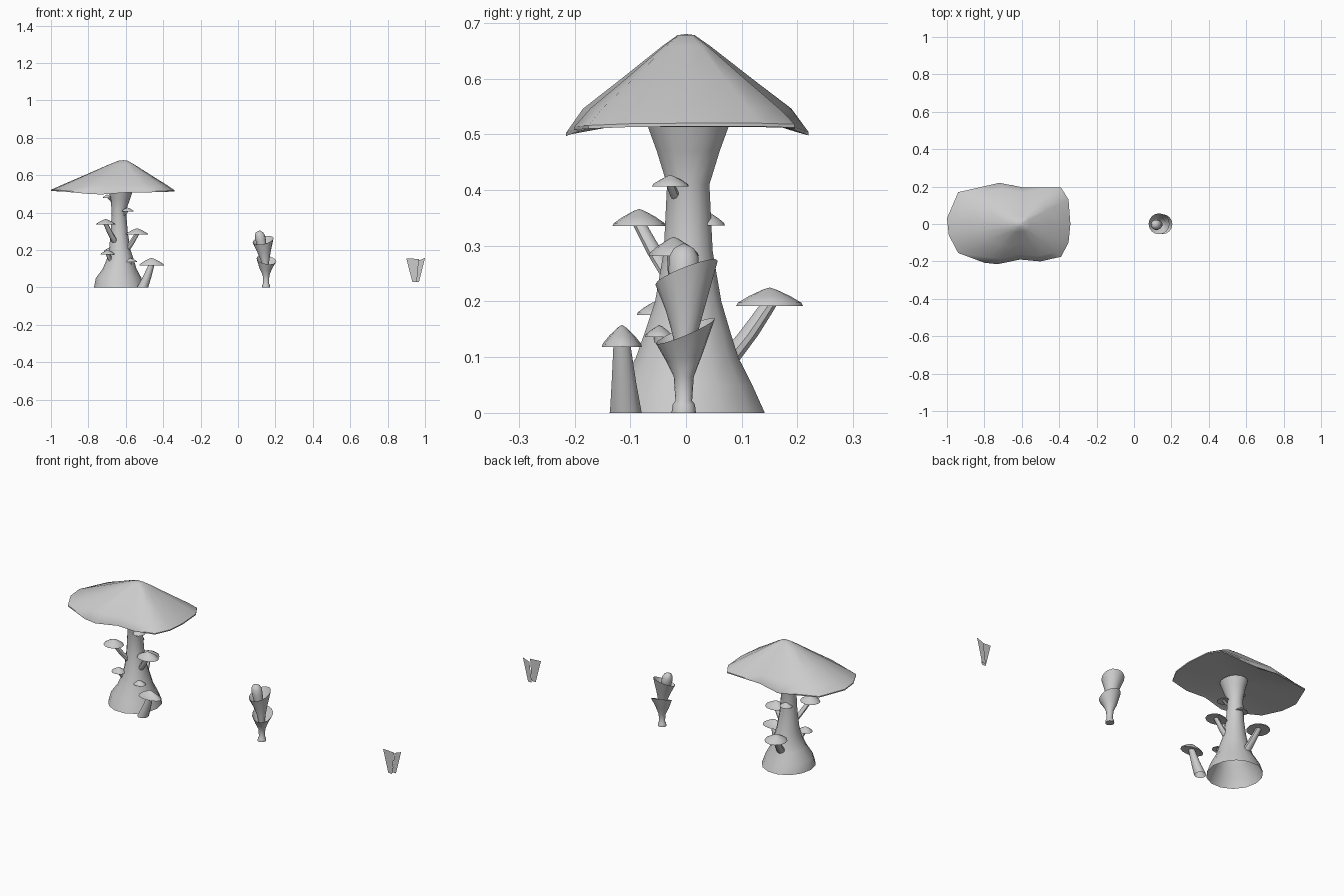
import bpy, bmesh
from math import cos, sin, tau, radians


def finish(name, bm, angle=40):
    bmesh.ops.recalc_face_normals(bm, faces=bm.faces)
    me = bpy.data.meshes.new(name)
    bm.to_mesh(me)
    bm.free()
    ob = bpy.data.objects.new(name, me)
    bpy.context.collection.objects.link(ob)
    bpy.ops.object.select_all(action='DESELECT')
    bpy.context.view_layer.objects.active = ob
    ob.select_set(True)
    bpy.ops.object.shade_smooth_by_angle(angle=radians(angle))
    return ob


def skin(name, loops, start=None, end=None, angle=40):
    """Join loops of points; start/end are optional fan centres."""
    bm = bmesh.new()
    rows = [[bm.verts.new(p) for p in loop] for loop in loops]
    n = len(rows[0])
    for a, b in zip(rows, rows[1:]):
        for i in range(n):
            j = (i + 1) % n
            bm.faces.new((a[i], a[j], b[j], b[i]))
    for row, tip in ((rows[0], start), (rows[-1], end)):
        if tip:
            v = bm.verts.new(tip)
            for i in range(n):
                bm.faces.new((row[i], row[(i + 1) % n], v))
    return finish(name, bm, angle)


def ring(x, y, z, rx, ry=None, n=12, tx=0, ty=0):
    """Elliptical loop, with optional slope along x and y."""
    ry = ry or rx
    pts = []
    for i in range(n):
        dx, dy = rx * cos(tau * i / n), ry * sin(tau * i / n)
        pts.append((x + dx, y + dy, z + tx * dx + ty * dy))
    return pts


# Large mushroom stem, open at the base
skin("mushroom_stem", [ring(*r, n=14) for r in (
    (-.635, .002, 0, .135, .143), (-.638, .002, .05, .122, .120),
    (-.633, .002, .10, .090, .094), (-.630, .003, .15, .072, .077),
    (-.632, .004, .20, .058, .061), (-.635, .004, .29, .046, .045),
    (-.637, .004, .41, .038, .039), (-.630, .004, .47, .052, .058),
    (-.628, .004, .513, .064, .074))])

# Large cap with an irregular wavy rim
rim = [(-1, .03, .516), (-.94, .17, .513), (-.83, .195, .505), (-.72, .22, .498),
       (-.59, .195, .507), (-.48, .195, .509), (-.39, .195, .512), (-.35, .13, .514),
       (-.34, 0, .514), (-.35, -.10, .513), (-.39, -.175, .51), (-.50, -.2, .508),
       (-.61, -.19, .506), (-.73, -.215, .497), (-.80, -.207, .5), (-.94, -.155, .513),
       (-.99, -.06, .516)]
ax = -.61


def cap_loop(t, z):
    return [(ax + (x - ax) * t, y * t, z) for x, y, _ in rim]


skin("mushroom_cap",
     [cap_loop(.07, .678), cap_loop(.2, .658), cap_loop(.55, .598), cap_loop(.86, .546),
      [(x, y, z + .006) for x, y, z in rim], rim, cap_loop(.88, .513)],
     start=(ax, 0, .68), end=(ax, 0, .518))

# Small mushrooms: cap centre, radii, rim height, apex height, stem foot, stem radii
small = [
    (-.462, -.115, .066, .036, .120, .158, (-.51, -.108, 0), .030, .016),
    (-.707, -.084, .053, .048, .337, .366, (-.655, -.025, .24), .018, .013),
    (-.540, -.022, .060, .045, .284, .316, (-.605, -.010, .19), .020, .013),
    (-.660, .150, .058, .060, .194, .225, (-.640, .070, .09), .024, .016),
    (-.645, .040, .034, .030, .338, .360, (-.640, .020, .31), .010, .008),
    (-.590, -.028, .032, .033, .408, .427, (-.620, -.015, .38), .010, .008),
    (-.697, -.055, .038, .033, .178, .200, (-.670, -.030, .13), .016, .012),
    (-.575, -.048, .036, .026, .138, .157, (-.590, -.040, .10), .016, .010),
    (-.700, -.025, .022, .020, .480, .497, (-.670, -.010, .46), .008, .006),
]
for k, (x, y, rx, ry, z, top, f, r0, r1) in enumerate(small, 1):
    skin(f"small_cap_{k}",
         [ring(x, y, top - (top - z) * .12, rx * .2, ry * .2),
          ring(x, y, z + (top - z) * .5, rx * .62, ry * .62),
          ring(x, y, z + (top - z) * .12, rx * .95, ry * .95),
          ring(x, y, z - .002, rx, ry)],
         start=(x, y, top), end=(x, y, z + (top - z) * .15))
    loops = []
    for t, b in ((0, 0), (.45, .15), (.75, .08), (1, 0)):
        # the stem leans out first, then turns upward
        s = t + b * .3
        loops.append(ring(f[0] + (x - f[0]) * s, f[1] + (y - f[1]) * s,
                          f[2] + (z + .003 - f[2]) * t, r0 + (r1 - r0) * min(1, s), n=10))
    skin(f"small_stem_{k}", loops)

# Cup plant: lower goblet with slanted rim
skin("lower_cup", [ring(*r, n=16, tx=tx, ty=ty) for r, tx, ty in (
    ((.15, -.004, 0, .022), 0, 0), ((.15, -.004, .015, .020), 0, 0),
    ((.15, -.004, .022, .015), 0, 0), ((.15, -.004, .065, .018), 0, 0),
    ((.148, -.003, .10, .033), -.05, .2), ((.152, -.001, .147, .053), -.15, .42),
    ((.15, -.001, .142, .049), -.15, .42), ((.148, -.003, .104, .027), 0, .2))],
    start=(.15, -.004, 0), end=(.148, -.003, .09))
# Upper goblet
skin("upper_cup", [ring(*r, n=16, tx=tx, ty=ty) for r, tx, ty in (
    ((.148, -.003, .09, .014), 0, 0), ((.145, -.002, .14, .022), 0, 0),
    ((.139, 0, .19, .036), .05, .2), ((.134, .001, .252, .056), .2, .38),
    ((.134, .001, .247, .052), .2, .38), ((.138, 0, .19, .031), 0, .2))],
    start=(.148, -.003, .09), end=(.14, 0, .165))
# Rounded bud inside the upper goblet
skin("bud", [ring(*r, n=14) for r in (
    (.135, -.002, .18, .018), (.128, -.003, .22, .025), (.121, -.004, .255, .028),
    (.117, -.004, .28, .027), (.115, -.004, .295, .019))],
    start=(.136, -.002, .172), end=(.115, -.004, .305))

# Two thin grass blades
for name, y, pts in (
        ("grass_blade_left", -.008, ((.90, .155), (.967, .152), (.956, .03), (.932, .03))),
        ("grass_blade_right", .008, ((.96, .142), (1.0, .157), (.968, .03), (.945, .03)))):
    bm = bmesh.new()
    bm.faces.new([bm.verts.new((x, y, z)) for x, z in pts])
    finish(name, bm)
